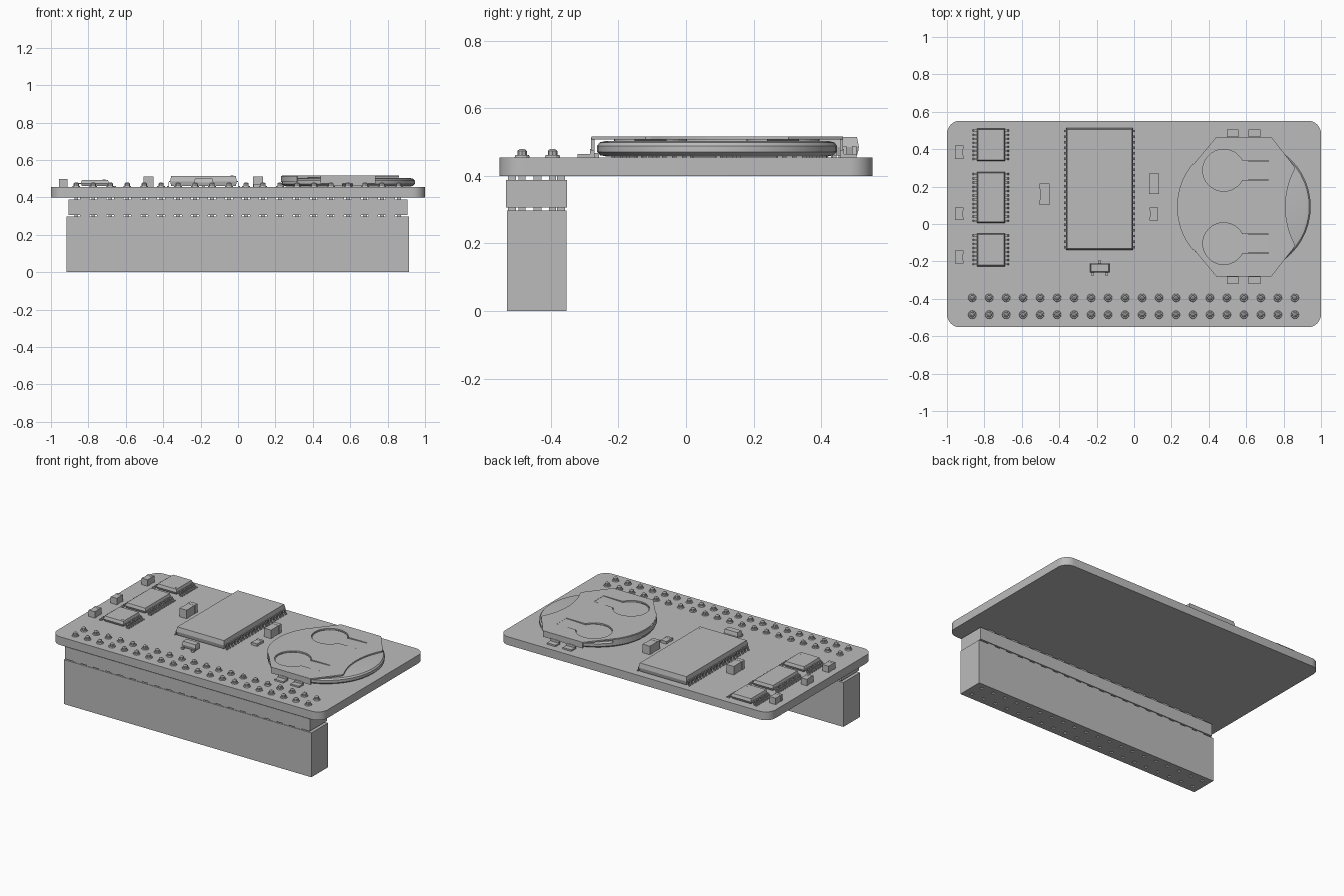
import bpy, bmesh, math
from mathutils import Matrix, Vector

cube = bpy.data.objects.get("Cube")
if cube:
    bpy.data.objects.remove(cube)

grey = bpy.data.materials.new("plain grey")
grey.use_nodes = True
grey.diffuse_color = (0.5, 0.5, 0.5, 1)
grey.node_tree.nodes["Principled BSDF"].inputs["Base Color"].default_value = (0.5, 0.5, 0.5, 1)

BOARD = 0.455                      # top surface of the board
PIN_X = [-0.865 + i * 0.0908 for i in range(20)]
PIN_Y = (-0.485, -0.395)


def finish(name, bm, smooth=False):
    bmesh.ops.recalc_face_normals(bm, faces=bm.faces)
    mesh = bpy.data.meshes.new(name)
    bm.to_mesh(mesh)
    bm.free()
    mesh.materials.append(grey)
    ob = bpy.data.objects.new(name, mesh)
    bpy.context.collection.objects.link(ob)
    if smooth:
        bpy.ops.object.select_all(action='DESELECT')
        ob.select_set(True)
        bpy.context.view_layer.objects.active = ob
        bpy.ops.object.shade_smooth_by_angle(angle=math.radians(35))
    return ob


def box(bm, x0, x1, y0, y1, z0, z1):
    mid = Vector((x0 + x1, y0 + y1, z0 + z1)) / 2
    size = Matrix.Diagonal((x1 - x0, y1 - y0, z1 - z0, 1))
    bmesh.ops.create_cube(bm, size=1, matrix=Matrix.Translation(mid) @ size)


def cone(bm, x, y, z0, z1, r0, r1, sides=12):
    bmesh.ops.create_cone(bm, cap_ends=True, segments=sides, radius1=r0, radius2=r1,
                          depth=z1 - z0, matrix=Matrix.Translation((x, y, (z0 + z1) / 2)))


def loft(bm, rings):
    """Skin a list of equal-length point rings and cap both ends."""
    rows = [[bm.verts.new(p) for p in ring] for ring in rings]
    n = len(rows[0])
    for a, b in zip(rows, rows[1:]):
        for i in range(n):
            bm.faces.new((a[i], a[(i + 1) % n], b[(i + 1) % n], b[i]))
    bm.faces.new(rows[0])
    bm.faces.new(rows[-1])


def slab(bm, outline, z0, z1):
    loft(bm, [[(x, y, z) for x, y in outline] for z in (z0, z1)])


def arc(cx, cy, r, a0, a1, n):
    steps = [math.radians(a0 + (a1 - a0) * i / n) for i in range(n + 1)]
    return [(cx + r * math.cos(a), cy + r * math.sin(a)) for a in steps]


def cut(target, cutter):
    cutter.hide_render = True
    mod = target.modifiers.new("cut", 'BOOLEAN')
    mod.operation, mod.object, mod.solver = 'DIFFERENCE', cutter, 'EXACT'
    bpy.context.view_layer.objects.active = target
    bpy.ops.object.modifier_apply(modifier=mod.name)
    bpy.data.objects.remove(cutter)


# Circuit board with rounded corners
outline = []
for k, (sx, sy) in enumerate(((1, 1), (-1, 1), (-1, -1), (1, -1))):
    outline += arc(sx * 0.93, sy * 0.482, 0.07, k * 90, k * 90 + 90, 8)
bm = bmesh.new()
slab(bm, outline, 0.4, BOARD)
finish("circuit_board", bm, True)

# Socket header: two blocks with spacer ribs above each
bm = bmesh.new()
box(bm, -0.918, 0.915, -0.53, -0.354, 0, 0.297)
lower = finish("socket_block", bm)
bm = bmesh.new()
for x in PIN_X:
    for y in PIN_Y:
        box(bm, x - 0.01, x + 0.01, y - 0.01, y + 0.01, -0.05, 0.05)
cut(lower, finish("socket_holes", bm))
bm = bmesh.new()
box(bm, -0.907, 0.905, -0.533, -0.352, 0.306, 0.388)
finish("pin_header_block", bm)
bm = bmesh.new()
for x in PIN_X[:-1]:
    for y in (-0.515, -0.44, -0.37):
        for z0, z1 in ((0.295, 0.308), (0.386, 0.401)):
            box(bm, x + 0.02, x + 0.07, y - 0.012, y + 0.012, z0, z1)
finish("header_spacer_ribs", bm)

# Header pins with solder cones on the top side
bm = bmesh.new()
for x in PIN_X:
    for y in PIN_Y:
        box(bm, x - 0.01, x + 0.01, y - 0.01, y + 0.01, 0.28, 0.41)
        cone(bm, x, y, BOARD, 0.462, 0.022, 0.02)
        cone(bm, x, y, 0.462, 0.474, 0.014, 0.014, 8)
        cone(bm, x, y, 0.474, 0.48, 0.014, 0.006, 8)
finish("header_pins", bm)


def rect(x0, x1, y0, y1, z, d):
    return [(x0 + d, y0 + d, z), (x1 - d, y0 + d, z), (x1 - d, y1 - d, z), (x0 + d, y1 - d, z)]


def lead(bm, x, y, side, reach, height, width):
    """Bent lead running outward along x."""
    t = 0.006
    prof = [(-0.005, height), (reach * 0.4, height), (reach * 0.6, t), (reach, t), (reach, 0),
            (reach * 0.45, 0), (reach * 0.3, height - t), (-0.005, height - t)]
    loft(bm, [[(x + side * u, y + v, BOARD + w) for u, w in prof] for v in (-width / 2, width / 2)])


def chip(name, x0, x1, y0, y1, top, reach, count):
    mid = BOARD + (top - BOARD) * 0.5
    bm = bmesh.new()
    loft(bm, [rect(x0, x1, y0, y1, BOARD + 0.005, 0.006), rect(x0, x1, y0, y1, mid, 0),
              rect(x0, x1, y0, y1, top, 0.006)])
    cone(bm, x1 - 0.027, y0 + 0.027, top, top + 0.001, 0.008, 0.008)
    finish(name + "_body", bm)
    bm = bmesh.new()
    step = (y1 - y0) / count
    for i in range(count):
        for x, side in ((x0, -1), (x1, 1)):
            lead(bm, x, y0 + step * (i + 0.5), side, reach, mid - BOARD + 0.003, step * 0.45)
    finish(name + "_leads", bm)


# Integrated circuits
chip("back_chip", -0.84, -0.69, 0.337, 0.51, 0.494, 0.037, 8)
chip("middle_chip", -0.84, -0.69, 0.006, 0.278, 0.494, 0.037, 12)
chip("front_chip", -0.84, -0.69, -0.226, -0.051, 0.494, 0.037, 8)
chip("large_chip", -0.363, -0.006, -0.138, 0.512, 0.515, 0.016, 22)

# Three-legged transistor
bm = bmesh.new()
loft(bm, [rect(-0.235, -0.132, -0.26, -0.21, z, d)
          for z, d in ((0.46, 0.005), (0.48, 0), (0.5, 0.005))])
for x, y, s in ((-0.222, -0.258, -1), (-0.146, -0.258, -1), (-0.184, -0.212, 1)):
    box(bm, x - 0.008, x + 0.008, min(y, y + s * 0.018), max(y, y + s * 0.018), BOARD, 0.468)
finish("transistor", bm)

# Small two-ended parts, slightly waisted along the long sides
bm = bmesh.new()
for x, y, w, l, top in ((-0.935, 0.383, 0.045, 0.072, 0.498), (-0.935, 0.055, 0.045, 0.068, 0.498),
                        (-0.935, -0.177, 0.045, 0.07, 0.498), (-0.478, 0.158, 0.054, 0.115, 0.512),
                        (0.106, 0.215, 0.054, 0.11, 0.512), (0.106, 0.054, 0.045, 0.068, 0.472)):
    box(bm, x - w / 2 + 0.002, x + w / 2 - 0.002, y - l / 4, y + l / 4, BOARD, top - 0.001)
    for s in (-1, 1):
        ya, yb = sorted((y + s * l / 4, y + s * l / 2))
        box(bm, x - w / 2, x + w / 2, ya, yb, BOARD, top)
finish("capacitors_and_resistors", bm)

# Coin cell with rounded rim
CX, CY = 0.59, 0.092
bm = bmesh.new()
loft(bm, [[(x, y, z) for x, y in arc(CX, CY, r, 0, 352.5, 47)]
          for r, z in ((0.325, 0.457), (0.345, 0.461), (0.355, 0.471), (0.355, 0.489),
                       (0.347, 0.499), (0.33, 0.503))])
finish("coin_cell", bm, True)

# Holder clip: plate with a curved left edge and a concave right edge
plate = [(0.735, 0.465), (0.44, 0.465)]
plate += arc(CX, CY, 0.354, 137, 223, 16)
plate += [(0.44, -0.28), (0.735, -0.28), (0.86, -0.12)]
plate += arc(1.24, CY, 0.43, 207, 153, 12) + [(0.86, 0.304)]
bm = bmesh.new()
slab(bm, plate, 0.507, 0.516)
clip = finish("holder_clip", bm)


def keyhole(cy, r, half, x_end):
    a = math.degrees(math.asin(half / r))
    return arc(0.48, cy, r, a, 360 - a, 28) + [(x_end, cy - half), (x_end, cy + half)]


# Spring tongues pressed down out of the plate onto the cell
for name, cy in (("back_tongue", 0.287), ("front_tongue", -0.105)):
    bm = bmesh.new()
    slab(bm, keyhole(cy, 0.112, 0.052, 0.72), 0.49, 0.53)
    cut(clip, finish("tongue_slot", bm))
    bm = bmesh.new()
    slab(bm, keyhole(cy, 0.108, 0.048, 0.722), 0.507, 0.515)
    for v in bm.verts:
        v.co.z -= 0.007 * min(1, (0.722 - v.co.x) / 0.2)
    finish(name, bm)

# Folded clip sides and solder feet
bm = bmesh.new()
for s in (-1, 1):
    y = CY + s * 0.3725
    box(bm, 0.44, 0.735, min(y, y - s * 0.009), max(y, y - s * 0.009), 0.475, 0.514)
    for x in (0.528, 0.645):
        ya, yb = sorted((y - s * 0.009, y + s * 0.003))
        box(bm, x - 0.032, x + 0.032, ya, yb, BOARD, 0.48)
        ya, yb = sorted((y, y + s * 0.04))
        box(bm, x - 0.032, x + 0.032, ya, yb, BOARD, 0.465)
# Curved lip holding the left rim of the cell
lip = arc(CX, CY, 0.36, 140, 220, 16) + arc(CX, CY, 0.352, 220, 140, 16)
slab(bm, lip, 0.482, 0.513)
finish("clip_sides_and_feet", bm)
